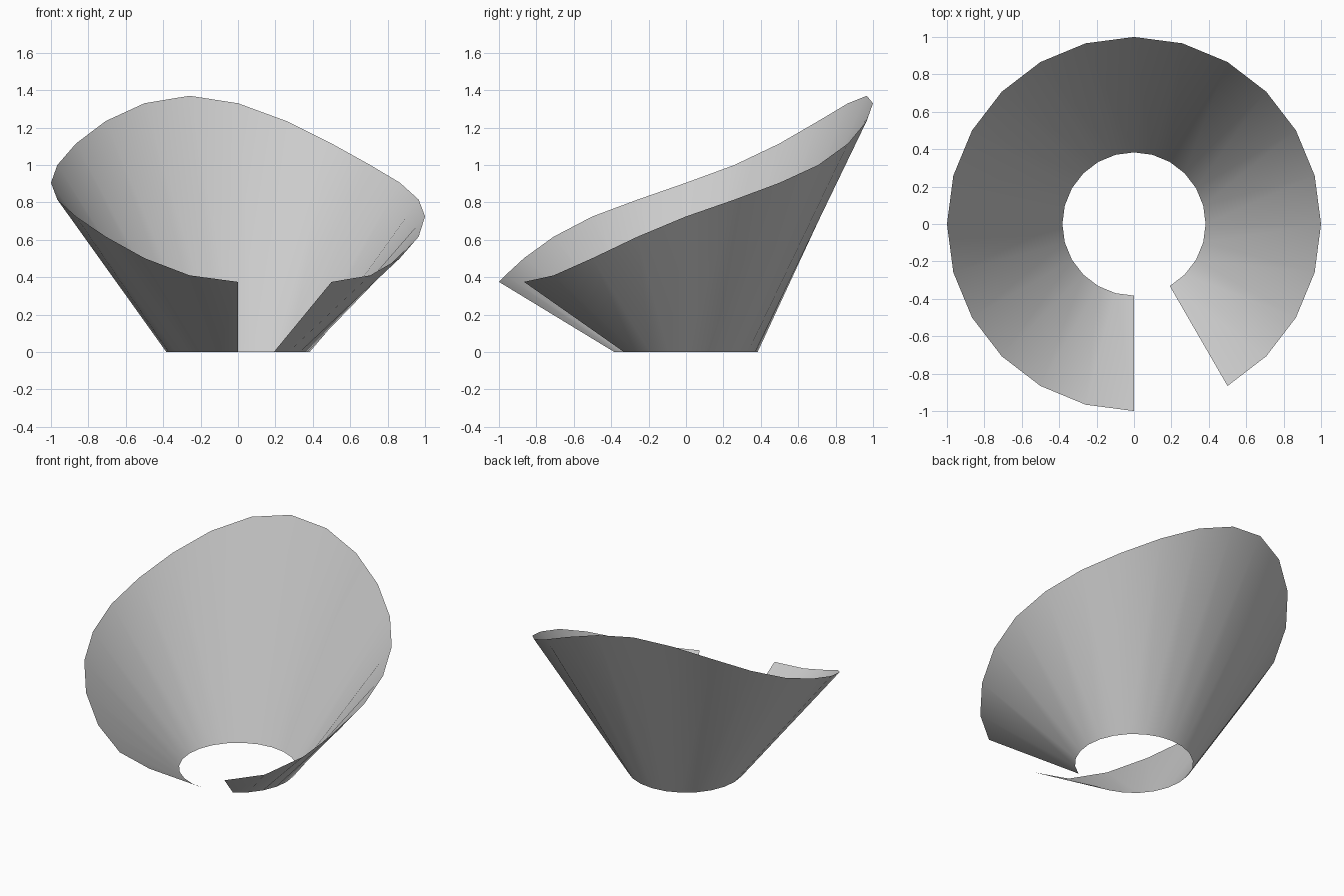
import bpy
import bmesh
from math import cos, sin, radians

# Remove the default cube
cube = bpy.data.objects.get("Cube")
if cube:
    bpy.data.objects.remove(cube, do_unlink=True)

# Plain grey material
grey = bpy.data.materials.new("light_grey")
grey.use_nodes = True
colour = (0.6, 0.6, 0.6, 1)
grey.diffuse_color = colour
grey.node_tree.nodes["Principled BSDF"].inputs["Base Color"].default_value = colour

# Rim heights from the open ends up to the peak, mirrored down the other side
BASE_RADIUS, RIM_RADIUS = 0.383, 1.0
rise = [0.375, 0.41, 0.502, 0.617, 0.725, 0.815, 0.905, 1.0, 1.115, 1.235, 1.33]
heights = rise + [1.37] + rise[::-1]

# Open flared collar: one thin sheet with a gap at the front
bm = bmesh.new()
columns = []
for i, height in enumerate(heights):
    angle = radians(-60 + 15 * i)
    c, s = cos(angle), sin(angle)
    columns.append((bm.verts.new((BASE_RADIUS * c, BASE_RADIUS * s, 0)),
                    bm.verts.new((RIM_RADIUS * c, RIM_RADIUS * s, height))))
for (low_a, top_a), (low_b, top_b) in zip(columns, columns[1:]):
    bm.faces.new((low_a, low_b, top_b, top_a))

mesh = bpy.data.meshes.new("flared_collar")
bm.to_mesh(mesh)
bm.free()
mesh.materials.append(grey)
collar = bpy.data.objects.new("flared_collar", mesh)
bpy.context.collection.objects.link(collar)

# Smooth shading around the curve
bpy.ops.object.select_all(action='DESELECT')
collar.select_set(True)
bpy.context.view_layer.objects.active = collar
bpy.ops.object.shade_smooth_by_angle(angle=radians(40))
